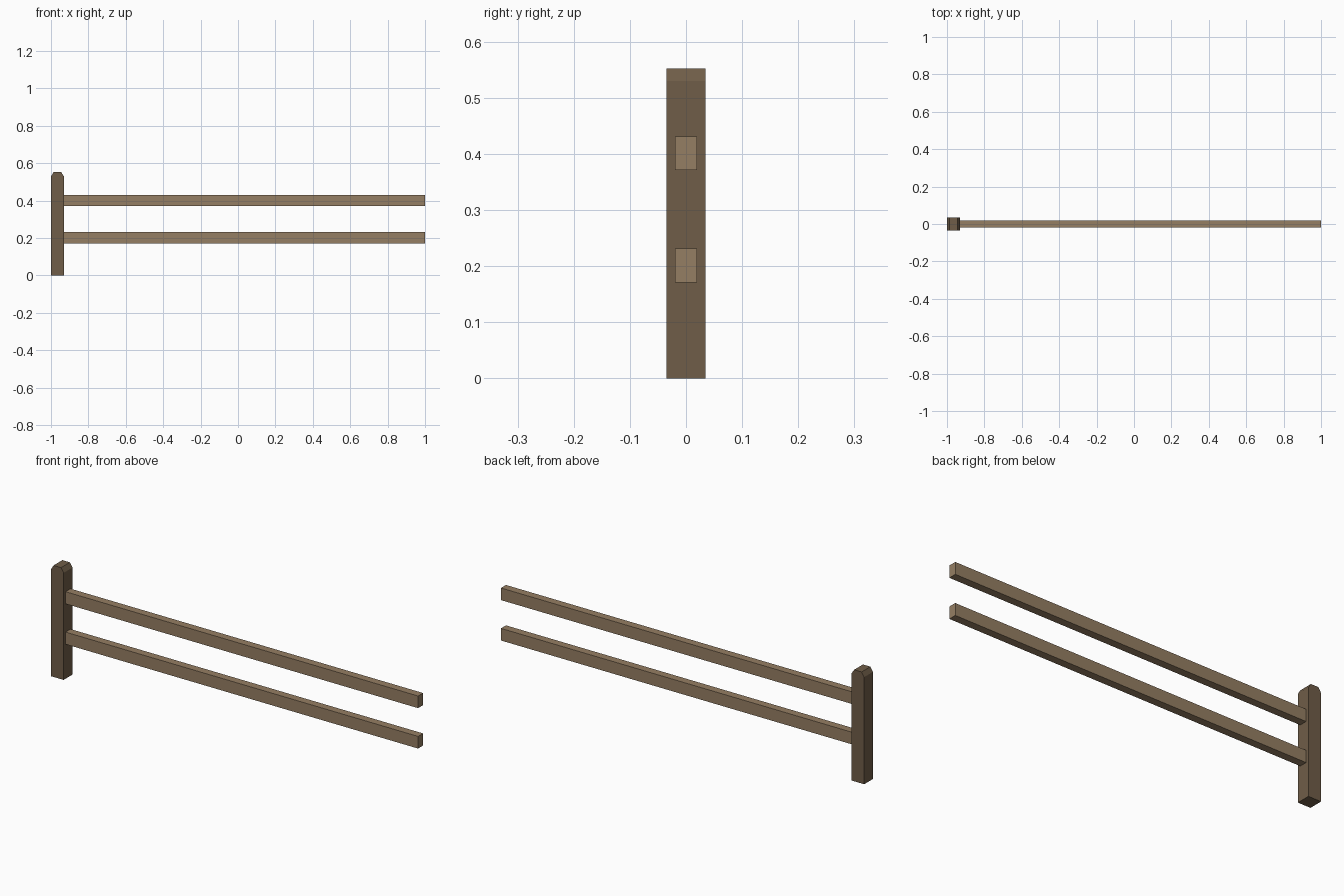
import bpy
import bmesh

if "Cube" in bpy.data.objects:
    bpy.data.objects.remove(bpy.data.objects["Cube"])


def material(name, rgb):
    m = bpy.data.materials.new(name)
    m.diffuse_color = (*rgb, 1.0)
    m.use_nodes = True
    m.node_tree.nodes["Principled BSDF"].inputs["Base Color"].default_value = m.diffuse_color
    return m


def extrude_profile(name, profile, half_depth, mat):
    """Extrude an x/z outline along y, centred on y = 0."""
    bm = bmesh.new()
    face = bm.faces.new([bm.verts.new((x, -half_depth, z)) for x, z in profile])
    ext = bmesh.ops.extrude_face_region(bm, geom=[face])
    verts = [g for g in ext["geom"] if isinstance(g, bmesh.types.BMVert)]
    bmesh.ops.translate(bm, verts=verts, vec=(0, 2 * half_depth, 0))
    bmesh.ops.recalc_face_normals(bm, faces=bm.faces)
    mesh = bpy.data.meshes.new(name)
    bm.to_mesh(mesh)
    bm.free()
    mesh.materials.append(mat)
    obj = bpy.data.objects.new(name, mesh)
    bpy.context.collection.objects.link(obj)
    return obj


dark_wood = material("dark wood", (0.16, 0.11, 0.065))
light_wood = material("light wood", (0.30, 0.21, 0.125))

# Post with its two top edges chamfered
left, right, top = -1.0, -0.931, 0.552
cx, cz = 0.014, 0.022
extrude_profile("fence_post", [
    (left, 0), (right, 0), (right, top - cz), (right - cx, top),
    (left + cx, top), (left, top - cz)], 0.0345, dark_wood)

# Two horizontal rails, seated in the post
for name, z in (("lower_rail", 0.201), ("upper_rail", 0.401)):
    extrude_profile(name, [
        (-0.965, z - 0.03), (1.0, z - 0.03),
        (1.0, z + 0.03), (-0.965, z + 0.03)], 0.0195, light_wood)
